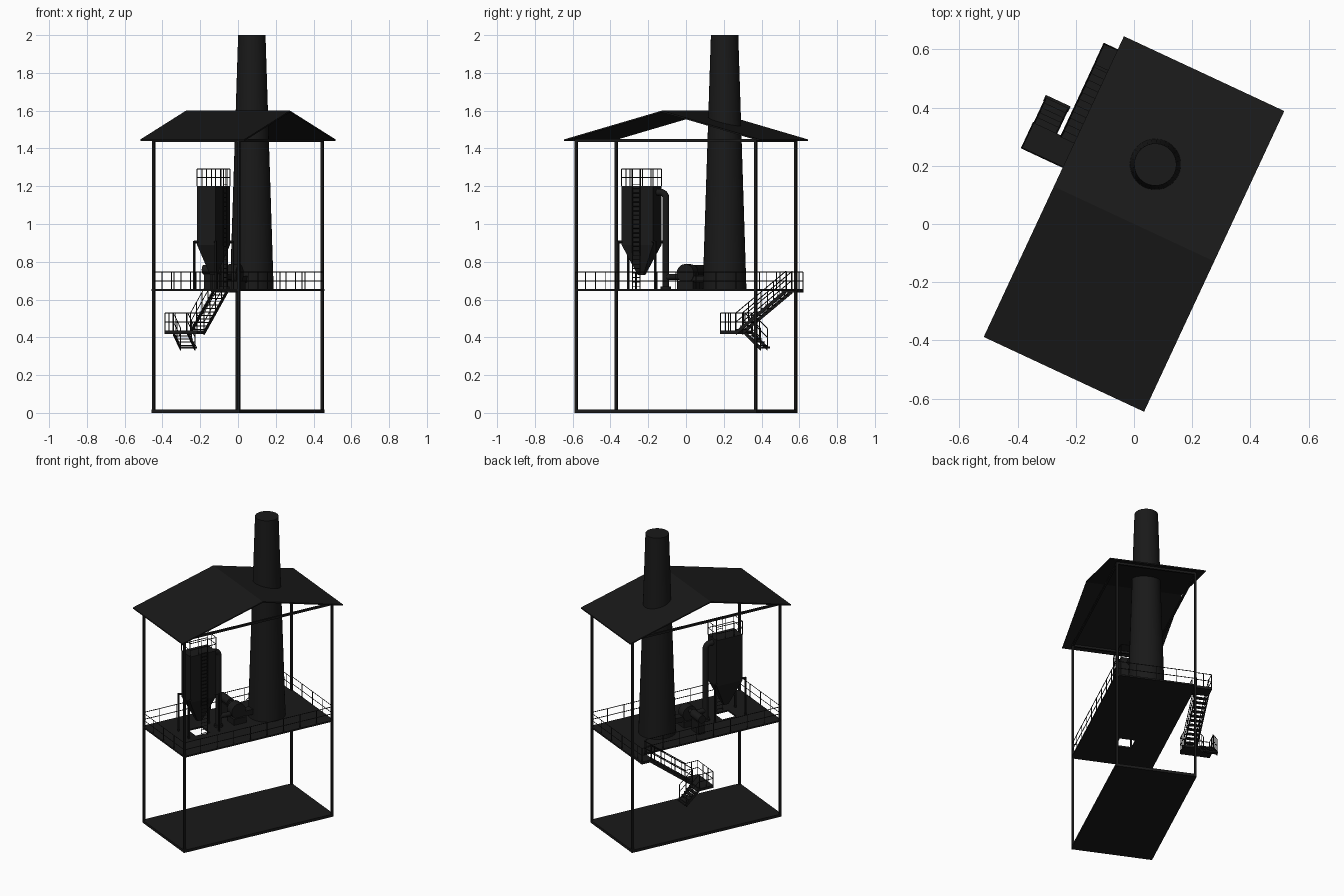
import bpy, bmesh, math
from mathutils import Vector, Matrix

if "Cube" in bpy.data.objects:
    bpy.data.objects.remove(bpy.data.objects["Cube"])

ROT = math.radians(-25)      # whole plant is turned in plan; everything is built axis-aligned
mat = bpy.data.materials.new("dark_steel")
mat.diffuse_color = (0.01, 0.01, 0.01, 1)
mat.use_nodes = True
mat.node_tree.nodes["Principled BSDF"].inputs["Base Color"].default_value = mat.diffuse_color


class Part:
    def __init__(self):
        self.bm = bmesh.new()

    def box(self, x0, x1, y0, y1, z0, z1):
        m = Matrix.Translation(((x0 + x1) / 2, (y0 + y1) / 2, (z0 + z1) / 2))
        bmesh.ops.create_cube(self.bm, size=1, matrix=m @ Matrix.Diagonal((x1 - x0, y1 - y0, z1 - z0, 1)))

    def tube(self, p, q, r, n=6, r2=None):
        p, q = Vector(p), Vector(q)
        d = q - p
        m = Matrix.Translation((p + q) / 2) @ d.to_track_quat('Z', 'Y').to_matrix().to_4x4()
        bmesh.ops.create_cone(self.bm, cap_ends=True, segments=n, radius1=r,
                              radius2=r if r2 is None else r2, depth=d.length, matrix=m)

    def extrude_x(self, profile, x0, x1):
        f = self.bm.faces.new([self.bm.verts.new((x0, y, z)) for y, z in profile])
        out = bmesh.ops.extrude_face_region(self.bm, geom=[f])["geom"]
        bmesh.ops.translate(self.bm, vec=(x1 - x0, 0, 0),
                            verts=[g for g in out if isinstance(g, bmesh.types.BMVert)])

    def rail(self, p, q, posts, h=0.095, r=0.0026):
        p, q = Vector(p), Vector(q)
        for k in (0.5, 1):
            up = Vector((0, 0, h * k))
            self.tube(p + up, q + up, r, 4)
        for i in range(posts):
            a = p.lerp(q, i / (posts - 1))
            self.tube(a, a + Vector((0, 0, h)), r, 4)

    def done(self, name, smooth=False):
        bmesh.ops.recalc_face_normals(self.bm, faces=self.bm.faces)
        me = bpy.data.meshes.new(name)
        self.bm.to_mesh(me)
        ob = bpy.data.objects.new(name, me)
        bpy.context.collection.objects.link(ob)
        finish(ob, smooth)


def finish(ob, smooth):
    ob.data.materials.append(mat)
    ob.rotation_euler.z = ROT
    if smooth:
        bpy.ops.object.select_all(action='DESELECT')
        ob.select_set(True)
        bpy.context.view_layer.objects.active = ob
        bpy.ops.object.shade_smooth_by_angle(angle=math.radians(35))


def pipe(name, pts, r):
    cu = bpy.data.curves.new(name, 'CURVE')
    cu.dimensions, cu.bevel_depth, cu.bevel_resolution, cu.use_fill_caps = '3D', r, 4, True
    s = cu.splines.new('POLY')
    s.points.add(len(pts) - 1)
    for sp, p in zip(s.points, pts):
        sp.co = (*p, 1)
    ob = bpy.data.objects.new(name, cu)
    bpy.context.collection.objects.link(ob)
    bpy.ops.object.select_all(action='DESELECT')
    ob.select_set(True)
    bpy.context.view_layer.objects.active = ob
    bpy.ops.object.convert(target='MESH')
    finish(bpy.context.view_layer.objects.active, True)


SX, SY, CX = -0.018, -0.268, -0.02    # silo centre and process line

# Ground slab
p = Part()
p.box(-0.257, 0.257, -0.531, 0.531, 0, 0.018)
p.done("ground_slab")

# Columns and top beams
p = Part()
for sx in (-1, 1):
    for sy in (-1, 1):
        x, y = 0.249 * sx, 0.524 * sy
        p.box(x - 0.007, x + 0.007, y - 0.007, y + 0.007, 0.01, 1.448)
    p.box(0.249 * sx - 0.006, 0.249 * sx + 0.006, -0.524, 0.524, 1.435, 1.449)
for sy in (-1, 1):
    p.box(-0.249, 0.249, 0.524 * sy - 0.006, 0.524 * sy + 0.006, 1.435, 1.449)
p.done("steel_frame")

# Gable roof
p = Part()
p.extrude_x([(-0.57, 1.448), (0, 1.6), (0.57, 1.448), (0.57, 1.44), (0, 1.592), (-0.57, 1.44)], -0.304, 0.304)
p.done("roof")

# Working floor with discharge opening under the silo
p = Part()
h = 0.05
z = (0.645, 0.655)
p.box(-0.257, 0.257, -0.531, SY - h, *z)
p.box(-0.257, 0.257, SY + h, 0.531, *z)
p.box(-0.257, SX - h, SY - h, SY + h, *z)
p.box(SX + h, 0.257, SY - h, SY + h, *z)
p.done("working_floor")

# Floor railings, with a gap for the stair
p = Part()
X, Y, Z = 0.254, 0.528, 0.65
p.rail((-X, -Y, Z), (X, -Y, Z), 5)
p.rail((-X, Y, Z), (X, Y, Z), 5)
p.rail((X, -Y, Z), (X, Y, Z), 10)
p.rail((-X, -Y, Z), (-X, 0.43, Z), 9)
p.done("floor_railing")

# Chimney
p = Part()
p.tube((CX, 0.216, 0.65), (CX, 0.216, 2), 0.116, 32, 0.0725)
p.done("chimney", True)

# Silo body and hopper
HX, HY, ZB = 0.054, 0.0916, 0.89
p = Part()
p.box(SX - HX, SX + HX, SY - HY, SY + HY, ZB, 1.2)
rings = [[p.bm.verts.new((SX + a * sx, SY + b * sy, zz)) for sx, sy in ((-1, -1), (1, -1), (1, 1), (-1, 1))]
         for a, b, zz in ((HX, HY, ZB), (0.013, 0.016, 0.73))]
for i in range(4):
    j = (i + 1) % 4
    p.bm.faces.new((rings[0][i], rings[0][j], rings[1][j], rings[1][i]))
p.bm.faces.new(rings[1])
p.done("silo")

# Silo legs with brackets
p = Part()
for sx in (-1, 1):
    for sy in (-1, 1):
        x, y = SX + 0.063 * sx, SY + 0.108 * sy
        p.box(x - 0.005, x + 0.005, y - 0.005, y + 0.005, 0.65, 0.91)
        p.tube((x, y, 0.905), (SX + 0.05 * sx, SY + 0.088 * sy, 0.905), 0.007, 4)
p.done("silo_legs")

# Silo top railing and ladder
p = Part()
c = [(SX + a * HX, SY + b * HY, 1.2) for a, b in ((-1, -1), (1, -1), (1, 1), (-1, 1))]
for i in range(4):
    p.rail(c[i], c[(i + 1) % 4], 3 + i % 2, 0.09)
p.done("silo_railing")
p = Part()
lx = SX + HX + 0.014
for y in (SY - 0.022, SY + 0.022):
    p.tube((lx, y, 0.65), (lx, y, 1.29), 0.003, 4)
for i in range(24):
    p.tube((lx, SY - 0.022, 0.67 + i * 0.0235), (lx, SY + 0.022, 0.67 + i * 0.0235), 0.002, 4)
p.done("silo_ladder")

# Exhaust pipe with top elbow, foot flange and branch to the fan
py = -0.127
arc = [(CX, py - 0.03 + 0.03 * math.sin(t), 1.138 + 0.03 * math.cos(t))
       for t in [i * math.pi / 12 for i in range(7)]]
pipe("exhaust_pipe", [(CX, SY + HY - 0.01, 1.168)] + arc + [(CX, py, 0.65)], 0.018)
pipe("fan_inlet_pipe", [(CX, py, 0.72), (CX, -0.01, 0.72)], 0.016)
p = Part()
p.tube((CX, py, 0.65), (CX, py, 0.668), 0.028, 16)
p.done("pipe_flange", True)

# Fan, motor and duct to the chimney
p = Part()
p.tube((CX - 0.03, 0.0, 0.738), (CX + 0.03, 0.0, 0.738), 0.05, 20)
p.tube((CX - 0.07, 0.0, 0.758), (CX - 0.03, 0.0, 0.758), 0.012, 12)
p.tube((CX - 0.18, 0.0, 0.758), (CX - 0.07, 0.0, 0.758), 0.026, 16)
p.box(CX - 0.025, CX + 0.025, 0, 0.12, 0.69, 0.725)
p.box(CX - 0.17, CX - 0.08, -0.02, 0.02, 0.65, 0.735)
p.box(CX - 0.04, CX + 0.04, -0.04, 0.05, 0.65, 0.695)
p.done("fan_and_motor", True)


# Stair flights
def flight(name, x0, x1, y0, z0, y1, z1, n):
    s = Part()
    for x in (x0 + 0.003, x1 - 0.003):
        s.extrude_x([(y0, z0), (y1, z1), (y1, z1 - 0.022), (y0, z0 - 0.022)], x - 0.003, x + 0.003)
        s.rail((x, y0, z0), (x, y1, z1), 3 if n < 8 else 5)
    step = (y1 - y0) / n
    for i in range(n):
        y, zz = y0 + step * (i + 0.5), z0 + (z1 - z0) * (i + 0.5) / n
        s.box(x0, x1, y - 0.013, y + 0.013, zz - 0.005, zz)
    s.done(name)


flight("upper_stair", -0.357, -0.272, 0.165, 0.435, 0.455, 0.655, 12)
flight("lower_stair", -0.46, -0.37, 0.17, 0.435, 0.262, 0.352, 5)

# Stair landings and their railings
p = Part()
p.box(-0.357, -0.25, 0.44, 0.52, 0.638, 0.655)
p.box(-0.462, -0.272, 0.072, 0.17, 0.418, 0.435)
p.box(-0.462, -0.368, 0.252, 0.274, 0.342, 0.352)
p.rail((-0.355, 0.518, 0.65), (-0.25, 0.518, 0.65), 3)
p.rail((-0.355, 0.45, 0.65), (-0.355, 0.518, 0.65), 2)
p.rail((-0.46, 0.074, 0.433), (-0.274, 0.074, 0.433), 4)
p.rail((-0.46, 0.074, 0.433), (-0.46, 0.17, 0.433), 3)
p.rail((-0.274, 0.074, 0.433), (-0.274, 0.165, 0.433), 3)
p.done("stair_landings")
